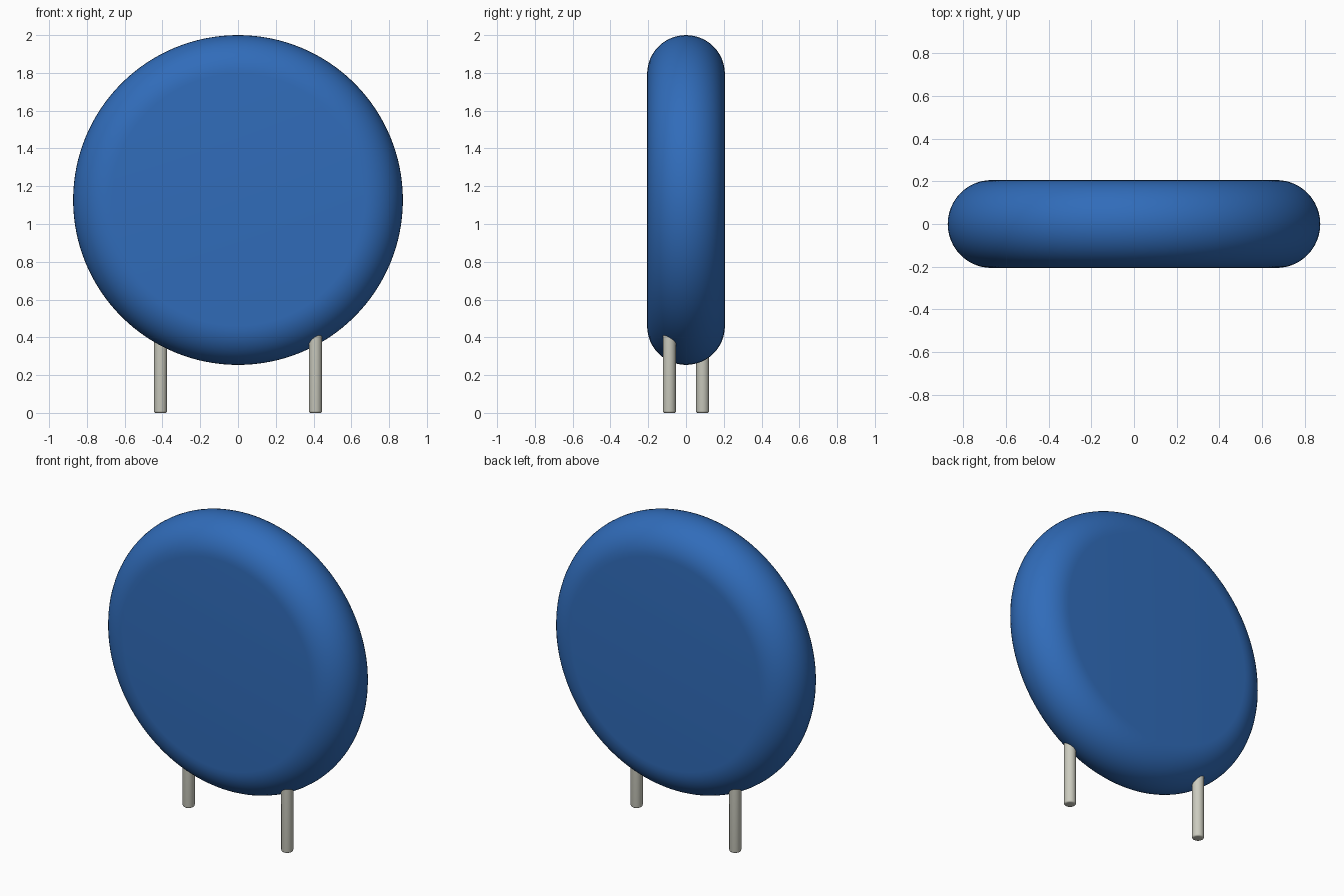
import bpy, bmesh, math
from mathutils import Matrix, Vector

cube = bpy.data.objects.get("Cube")
if cube:
    bpy.data.objects.remove(cube, do_unlink=True)


def material(name, rgb):
    mat = bpy.data.materials.new(name)
    mat.use_nodes = True
    mat.diffuse_color = (*rgb, 1)
    mat.node_tree.nodes["Principled BSDF"].inputs["Base Color"].default_value = (*rgb, 1)
    return mat


def lathe(name, profile, location, mat, steps, rotation=0.0):
    """Spin a (radius, height) profile around the z axis, then tilt about x."""
    bm = bmesh.new()
    verts = [bm.verts.new((r, 0, h)) for r, h in profile]
    edges = [bm.edges.new(pair) for pair in zip(verts, verts[1:])]
    bmesh.ops.spin(bm, geom=verts + edges, cent=(0, 0, 0), axis=(0, 0, 1),
                   angle=math.tau, steps=steps, use_duplicate=False)
    bmesh.ops.remove_doubles(bm, verts=bm.verts, dist=0.0001)
    bmesh.ops.recalc_face_normals(bm, faces=bm.faces)
    bm.transform(Matrix.Translation(Vector(location)) @ Matrix.Rotation(rotation, 4, "X"))
    mesh = bpy.data.meshes.new(name)
    bm.to_mesh(mesh)
    bm.free()
    mesh.materials.append(mat)
    obj = bpy.data.objects.new(name, mesh)
    bpy.context.collection.objects.link(obj)
    bpy.ops.object.select_all(action="DESELECT")
    obj.select_set(True)
    bpy.context.view_layer.objects.active = obj
    bpy.ops.object.shade_smooth_by_angle(angle=math.radians(35))
    return obj


blue = material("coated blue", (0.03, 0.15, 0.49))
metal = material("tinned metal", (0.6, 0.6, 0.52))

# Round disc body with a fully rounded rim
RADIUS, HALF = 0.873, 0.206
flat = RADIUS - HALF
arc = [math.pi * (i / 24 - 0.5) for i in range(25)]
rim = [(flat + HALF * math.cos(a), HALF * math.sin(a)) for a in arc]
lathe("disc_body", [(0, -HALF)] + rim + [(0, HALF)],
      (0, 0, 2 - RADIUS), blue, 128, math.pi / 2)

# Two staggered wire legs with softened tips, sunk into the body
R, TIP = 0.035, 0.01
tip = [(R - TIP + TIP * math.sin(a), TIP - TIP * math.cos(a))
       for a in (math.pi / 2 * i / 4 for i in range(5))]
for name, side in (("left_leg", 1), ("right_leg", -1)):
    lathe(name, [(0, 0)] + tip + [(R, 0.5), (0, 0.5)],
          (0.41 * side, -0.088 * side, 0), metal, 32)
